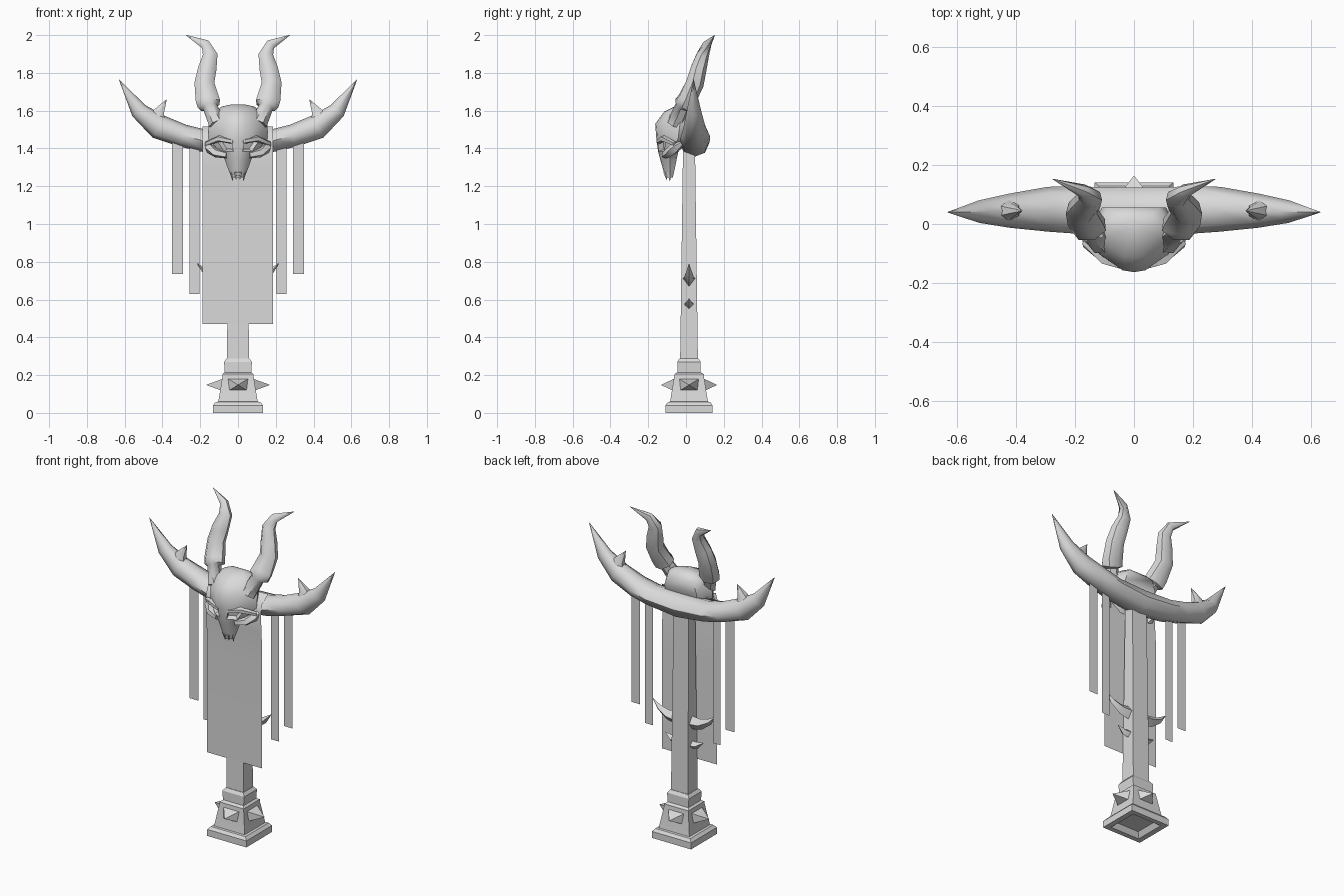
import bpy, bmesh, math
from mathutils import Vector

if "Cube" in bpy.data.objects:
    bpy.data.objects.remove(bpy.data.objects["Cube"], do_unlink=True)

stone = bpy.data.materials.new("plain_grey")
stone.use_nodes = True
grey = (0.7, 0.7, 0.7, 1)
stone.diffuse_color = grey
stone.node_tree.nodes["Principled BSDF"].inputs["Base Color"].default_value = grey


def finish(name, bm, angle=40):
    """Turn a bmesh into a shaded, coloured object."""
    mesh = bpy.data.meshes.new(name)
    bm.to_mesh(mesh)
    bm.free()
    mesh.materials.append(stone)
    mesh.polygons.foreach_set("use_smooth", [True] * len(mesh.polygons))
    mesh.set_sharp_from_angle(angle=math.radians(angle))
    obj = bpy.data.objects.new(name, mesh)
    bpy.context.collection.objects.link(obj)
    return obj


def loft(rings):
    """Bridge equal rings of points and cap both ends."""
    bm = bmesh.new()
    loops = [[bm.verts.new(p) for p in ring] for ring in rings]
    n = len(loops[0])
    for a, b in zip(loops, loops[1:]):
        for i in range(n):
            j = (i + 1) % n
            bm.faces.new((a[i], a[j], b[j], b[i]))
    bm.faces.new(loops[0][::-1])
    bm.faces.new(loops[-1])
    bmesh.ops.recalc_face_normals(bm, faces=bm.faces)
    bm.normal_update()
    return bm


def tube(name, path, sides=8, phase=0.0, mirror=1, angle=50):
    """Path of (x, y, z, radius along y, radius across)."""
    pts = [Vector((p[0] * mirror, p[1], p[2])) for p in path]
    rings = []
    for i, p in enumerate(pts):
        t = (pts[min(i + 1, len(pts) - 1)] - pts[max(i - 1, 0)]).normalized()
        u = Vector((0, 1, 0))
        u = (u - t * u.dot(t)).normalized()
        v = t.cross(u)
        ry, rv = path[i][3:]
        angles = [phase + math.tau * k / sides for k in range(sides)]
        rings.append([p + u * ry * math.cos(a) + v * rv * math.sin(a) for a in angles])
    return finish(name, loft(rings), angle)


def block(name, levels, cy=0.016):
    """Stack of rectangles (half x, half y, z)."""
    corners = ((-1, -1), (1, -1), (1, 1), (-1, 1))
    finish(name, loft([[(sx * a, cy + sy * b, z) for sx, sy in corners]
                       for a, b, z in levels]), 25)


def sheet(name, x0, x1, profile):
    """Hanging cloth following a (y, z) profile."""
    bm = bmesh.new()
    rows = [[bm.verts.new((x, y, z)) for x in (x0, x1)] for y, z in profile]
    for a, b in zip(rows, rows[1:]):
        bm.faces.new((a[0], a[1], b[1], b[0]))
    finish(name, bm, 60)


# Stepped pedestal, hollow underneath, and the post
block("pedestal", [(.08, .075, .03), (.1, .095, 0), (.133, .125, 0), (.133, .125, .04),
                   (.118, .112, .057), (.104, .1, .06), (.082, .078, .195),
                   (.082, .078, .205), (.07, .062, .215), (.074, .062, .27), (.06, .05, .288)])
block("post", [(.058, .047, .28), (.05, .031, 1.46)])

# Pyramid studs on the four pedestal faces
for k in range(4):
    reach = .147 if k % 2 else .168
    stud = tube("pedestal_stud", [(.08, 0, .148, .075, .046), (reach, 0, .148, .001, .001)],
                4, math.pi / 4, angle=20)
    stud.location = (0, .016, 0)
    stud.rotation_euler.z = k * math.pi / 2

# Cloth banner and side strips
sheet("banner", -.188, .186, [(-.032, .47), (-.032, 1.1), (-.036, 1.3),
                              (-.045, 1.42), (-.03, 1.48), (.03, 1.515)])

# Crossbar made of two tusks meeting in the middle
half = [(.19, .047, 1.443, .08, .06), (.29, .05, 1.467, .076, .06),
        (.42, .045, 1.515, .058, .066), (.525, .042, 1.6, .038, .045), (.63, .04, 1.765, .001, .001)]
bar = [(-p[0],) + p[1:] for p in reversed(half)] + [(0, .045, 1.428, .078, .072)] + half
tube("tusk_crossbar", bar, 8)

for side, s in (("left", 1), ("right", -1)):
    for part, x, w, low, high in (("inner", .23, .026, .63, 1.44), ("outer", .32, .029, .735, 1.46)):
        sheet(f"{side}_{part}_strip", s * x - w, s * x + w, [(.03, low), (.03, high)])

    tube(f"{side}_tusk_barb", [(.435, .045, 1.53, .05, .065), (.418, .045, 1.595, .028, .032),
                               (.378, .045, 1.66, .001, .001)], 6, mirror=s)

    # Curved thorns on the post
    tube(f"{side}_large_thorn", [(.03, .016, .71, .034, .045), (.11, .016, .715, .027, .032),
                                 (.17, .016, .745, .016, .018), (.215, .016, .79, .001, .001)],
         4, mirror=s)
    tube(f"{side}_small_thorn", [(.03, .016, .575, .032, .028), (.085, .016, .578, .02, .02),
                                 (.13, .016, .605, .001, .001)], 4, mirror=s)

    # Twisting horn with its flared collar
    tube(f"{side}_horn", [(.11, -.06, 1.53, .045, .045), (.148, -.02, 1.62, .04, .04),
                          (.152, -.012, 1.63, .055, .064), (.162, .005, 1.66, .05, .064),
                          (.178, .045, 1.745, .05, .054), (.163, .065, 1.82, .044, .05),
                          (.147, .088, 1.895, .035, .04), (.172, .112, 1.95, .023, .027),
                          (.275, .152, 2.0, .001, .001)], 7, mirror=s)

    # Cheekbone under the eye, and brow ridge above it
    tube(f"{side}_cheekbone", [(.06, -.115, 1.365, .016, .018), (.115, -.095, 1.375, .026, .024),
                               (.15, -.06, 1.40, .03, .026), (.165, -.02, 1.43, .012, .012)],
         5, mirror=s)
    tube(f"{side}_brow", [(.025, -.145, 1.435, .014, .012), (.1, -.12, 1.452, .02, .018),
                          (.168, -.06, 1.425, .012, .012)], 5, mirror=s)

    # Teeth
    for x, y, z in ((.011, -.103, 1.235), (.031, -.085, 1.228)):
        tube(f"{side}_tooth", [(x, y - .006, 1.275, .014, .011), (x * .95, y, z, .001, .001)],
             5, mirror=s)

# Skull from stacked cross-sections: (z, half width, front y, back y)
levels = [(1.245, .034, -.108, -.07), (1.29, .052, -.122, -.06), (1.34, .07, -.136, -.05),
          (1.385, .1, -.148, -.04), (1.45, .155, -.157, .035), (1.53, .155, -.163, .055),
          (1.595, .125, -.115, .055), (1.622, .085, -.06, .035), (1.632, .04, -.025, .015)]
right_half = [(.25, .03), (.75, .28), (1, .6), (.7, 1)]
outline = [(0, 0)] + right_half + [(-x, y) for x, y in reversed(right_half)]
skull = loft([[(w * px, f + (b - f) * py, z) for px, py in outline] for z, w, f, b in levels])

# Sunken eye sockets
sockets = []
for face in skull.faces:
    c = face.calc_center_median()
    if 1.39 < c.z < 1.44 and .03 < abs(c.x) < .1 and c.y < -.085:
        sockets.append(face)
bmesh.ops.inset_individual(skull, faces=sockets, thickness=.008, depth=-.03)
finish("skull", skull, 45)
